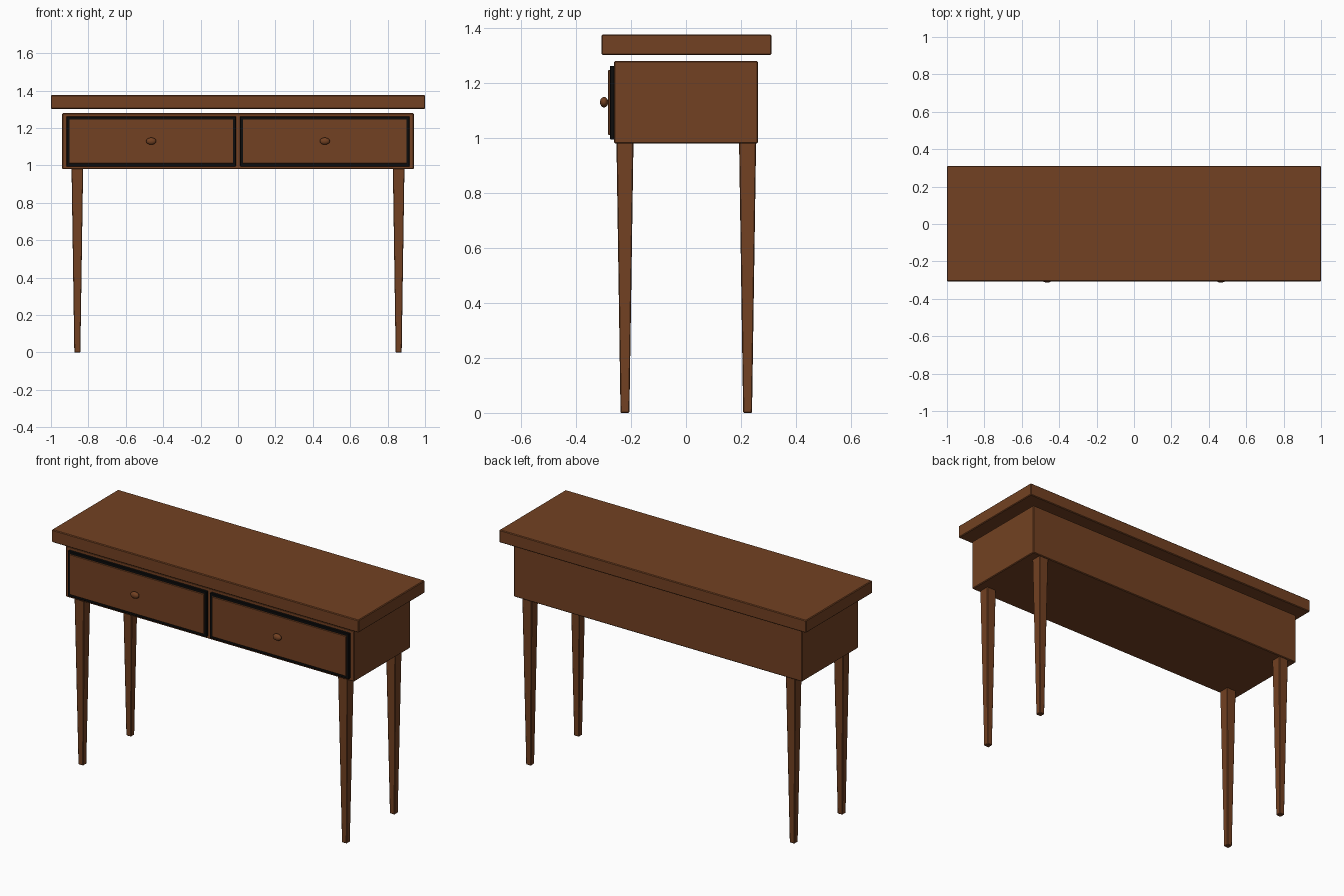
import bpy
import bmesh

if "Cube" in bpy.data.objects:
    bpy.data.objects.remove(bpy.data.objects["Cube"], do_unlink=True)


def make_material(name, rgb):
    mat = bpy.data.materials.new(name)
    mat.use_nodes = True
    color = (*rgb, 1.0)
    mat.diffuse_color = color
    bsdf = next(n for n in mat.node_tree.nodes if n.type == "BSDF_PRINCIPLED")
    bsdf.inputs["Base Color"].default_value = color
    bsdf.inputs["Roughness"].default_value = 0.6
    return mat


WOOD = make_material("brown wood", (0.17, 0.053, 0.016))
DARK = make_material("black trim", (0.004, 0.004, 0.004))


def add_box(name, low, high, mat, bevel=0.004, taper=1.0):
    """Bevelled box between two corners; taper scales its lower end."""
    bm = bmesh.new()
    bmesh.ops.create_cube(bm, size=1)
    for v in bm.verts:
        scale = taper if v.co.z < 0 else 1.0
        v.co.x *= scale
        v.co.y *= scale
        for i in range(3):
            v.co[i] = (low[i] + high[i]) / 2 + v.co[i] * (high[i] - low[i])
    bmesh.ops.bevel(bm, geom=bm.edges[:], offset=bevel, segments=1, affect="EDGES")
    mesh = bpy.data.meshes.new(name)
    bm.to_mesh(mesh)
    bm.free()
    mesh.materials.append(mat)
    obj = bpy.data.objects.new(name, mesh)
    bpy.context.collection.objects.link(obj)
    return obj


# Floating top board and the drawer case below it
add_box("table_top", (-1, -0.307, 1.302), (1, 0.311, 1.376), WOOD)
add_box("drawer_case", (-0.94, -0.262, 0.98), (0.94, 0.262, 1.28), WOOD)

# Tapered legs
for side, sx in (("left", 1), ("right", -1)):
    for place, y in (("front", -0.222), ("back", 0.224)):
        x = 0.859 * sx
        add_box(f"{place}_{side}_leg", (x - 0.031, y - 0.031, 0),
                (x + 0.031, y + 0.031, 0.985), WOOD, 0.003, taper=0.52)

# Drawers: dark rim, raised wooden front, flattened knob
for side, sx in (("left", 1), ("right", -1)):
    x = 0.464 * sx
    add_box(f"{side}_drawer_rim", (x - 0.453, -0.277, 0.995),
            (x + 0.453, -0.26, 1.262), DARK, 0.002)
    add_box(f"{side}_drawer_front", (x - 0.438, -0.283, 1.01),
            (x + 0.438, -0.27, 1.247), WOOD, 0.002)
    bpy.ops.mesh.primitive_uv_sphere_add(segments=24, ring_count=12, radius=1,
                                         location=(x, -0.298, 1.13))
    knob = bpy.context.object
    knob.name = f"{side}_drawer_knob"
    knob.scale = (0.027, 0.015, 0.019)
    knob.data.materials.append(WOOD)
    bpy.ops.object.shade_smooth()
